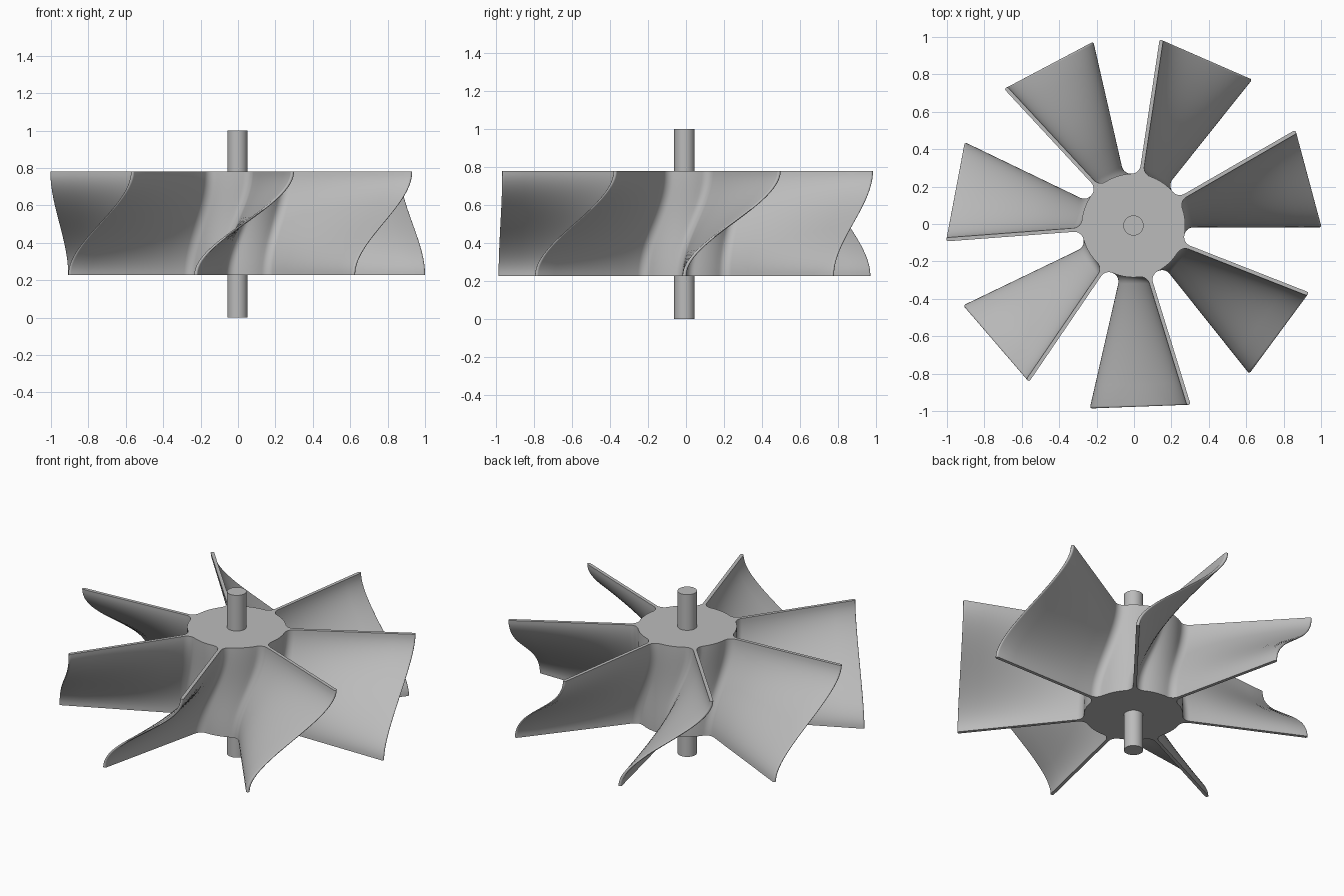
import bpy
import bmesh
from math import pi, sin, cos, asin, sqrt, radians
from mathutils import Matrix, Vector

cube = bpy.data.objects.get("Cube")
if cube:
    bpy.data.objects.remove(cube, do_unlink=True)

BLADES = 7
TIP_R, HUB_R = 1.003, 0.277
HALF, FILLET = 0.01, 0.05
Z_LOW, Z_HIGH, LAYERS = 0.228, 0.78, 28
TWIST = radians(30)
AXIS = Vector((-0.003, -0.008, 0))

grey = bpy.data.materials.new("grey metal")
grey.use_nodes = True
colour = (0.5, 0.5, 0.5, 1)
grey.diffuse_color = colour
grey.node_tree.nodes["Principled BSDF"].inputs["Base Color"].default_value = colour


def arc(cx, cy, r, start, end, steps):
    angles = [start + (end - start) * i / steps for i in range(steps + 1)]
    return [Vector((cx + r * cos(a), cy + r * sin(a), 0)) for a in angles]


def finish(name, bm):
    mesh = bpy.data.meshes.new(name)
    bmesh.ops.recalc_face_normals(bm, faces=bm.faces)
    bm.to_mesh(mesh)
    bm.free()
    obj = bpy.data.objects.new(name, mesh)
    bpy.context.collection.objects.link(obj)
    mesh.materials.append(grey)
    bpy.ops.object.select_all(action='DESELECT')
    obj.select_set(True)
    bpy.context.view_layer.objects.active = obj
    bpy.ops.object.shade_smooth_by_angle(angle=radians(35))
    return obj


def rotor_profile():
    """Hub circle with thin filleted blades, counterclockwise."""
    offset = HALF + FILLET
    cx = sqrt((HUB_R + FILLET) ** 2 - offset ** 2)
    phi = asin(offset / (HUB_R + FILLET))
    pitch = 2 * pi / BLADES
    # Lower side of one blade: root fillet, then straight flank
    side = arc(cx, -offset, FILLET, pi - phi, pi / 2, 8)
    flank_end = TIP_R - HALF
    side += [Vector((cx + (flank_end - cx) * i / 6, -HALF, 0)) for i in range(1, 6)]
    tip = arc(flank_end, 0, HALF, -pi / 2, pi / 2, 8)
    upper = [Vector((p.x, -p.y, 0)) for p in reversed(side)]
    # Exposed hub between this blade and the next
    hub = arc(0, 0, HUB_R, phi, pitch - phi, 8)[1:-1]
    unit = side + tip + upper + hub
    return [Matrix.Rotation(k * pitch, 3, 'Z') @ p for k in range(BLADES) for p in unit]


# Bladed rotor: eased loft between the bottom profile and the turned top profile
low = rotor_profile()
turn = Matrix.Rotation(TWIST, 3, 'Z')
high = [turn @ p for p in low]
bm = bmesh.new()
rings = []
for i in range(LAYERS + 1):
    t = i / LAYERS
    ease = t * t * (3 - 2 * t)
    lift = AXIS + Vector((0, 0, Z_LOW + (Z_HIGH - Z_LOW) * t))
    rings.append([bm.verts.new(a.lerp(b, ease) + lift) for a, b in zip(low, high)])
for lower, upper in zip(rings, rings[1:]):
    for j in range(len(lower)):
        bm.faces.new((lower[j - 1], lower[j], upper[j], upper[j - 1]))
bm.faces.new(rings[0][::-1])
bm.faces.new(rings[-1])
finish("bladed_rotor", bm)

# Shaft through the hub
bm = bmesh.new()
bmesh.ops.create_cone(bm, cap_ends=True, segments=48, radius1=0.054, radius2=0.054, depth=1,
                      matrix=Matrix.Translation(AXIS + Vector((0, 0, 0.5))))
finish("shaft", bm)
